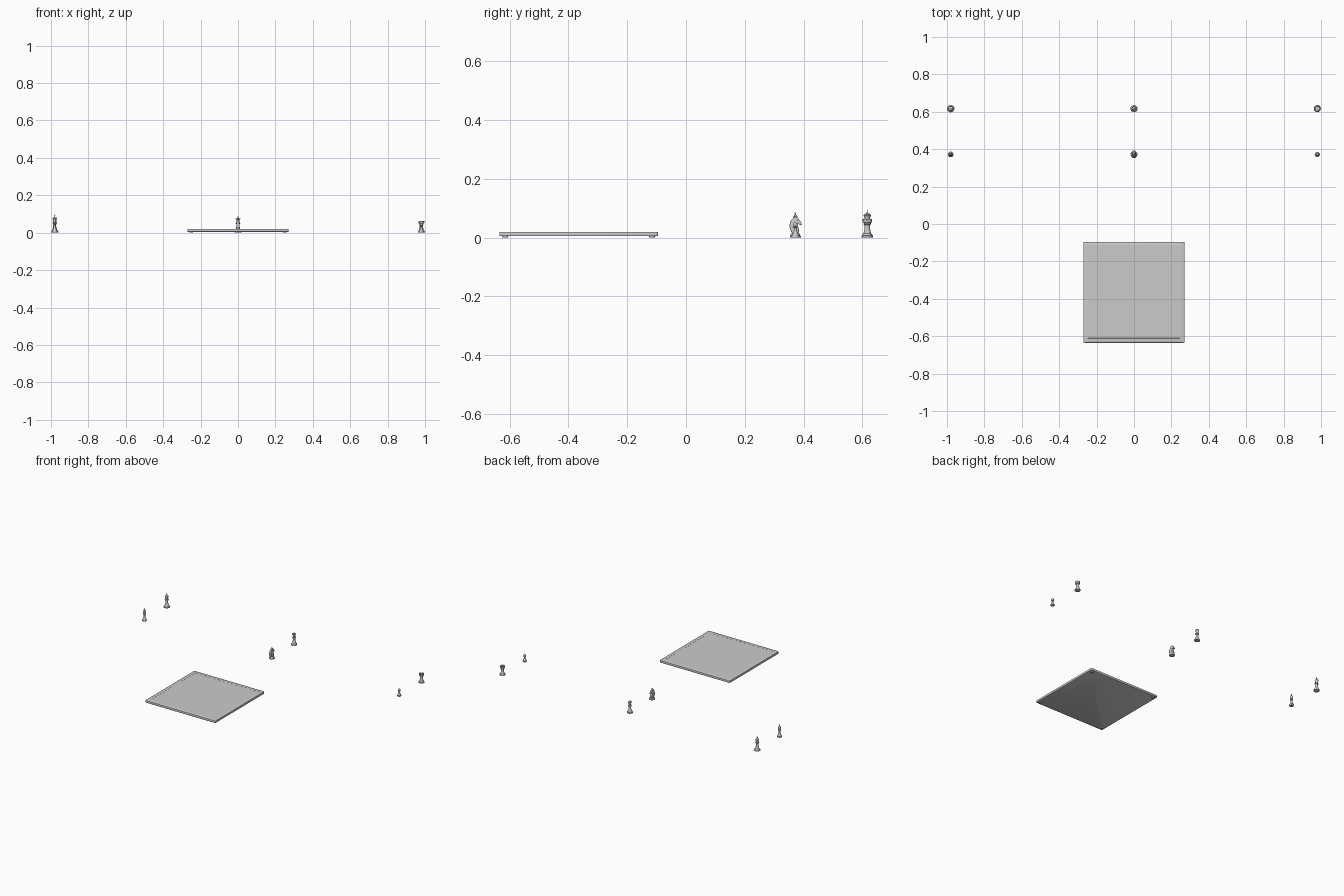
import bpy, bmesh, math
from mathutils import Matrix, Vector

if "Cube" in bpy.data.objects:
    bpy.data.objects.remove(bpy.data.objects["Cube"])

BACK, FRONT, SIDE = 0.617, 0.372, 0.98


def finish(bm, name, loc=(0, 0, 0), angle=35):
    bmesh.ops.recalc_face_normals(bm, faces=bm.faces)
    me = bpy.data.meshes.new(name)
    bm.to_mesh(me)
    bm.free()
    ob = bpy.data.objects.new(name, me)
    ob.location = loc
    bpy.context.collection.objects.link(ob)
    bpy.ops.object.select_all(action='DESELECT')
    ob.select_set(True)
    bpy.context.view_layer.objects.active = ob
    bpy.ops.object.shade_smooth_by_angle(angle=math.radians(angle))
    return ob


def lathe(bm, profile, steps=48, scallop=None):
    """Revolve (radius, z) points; scallop = (first z, count, depth) notches the rim."""
    rings = []
    for r, z in profile:
        if r == 0:
            rings.append([bm.verts.new((0, 0, z))])
            continue
        ring = []
        for i in range(steps):
            a = 2 * math.pi * i / steps
            dz = 0
            if scallop and z >= scallop[0] and r > 0.009:
                dz = scallop[2] * (1 - abs(math.sin(a * scallop[1] / 2)))
            ring.append(bm.verts.new((r * math.cos(a), r * math.sin(a), z - dz)))
        rings.append(ring)
    for a, b in zip(rings, rings[1:]):
        for i in range(steps):
            j = (i + 1) % steps
            quad = [a[i % len(a)], a[j % len(a)], b[j % len(b)], b[i % len(b)]]
            quad = list(dict.fromkeys(quad))
            if len(quad) > 2:
                bm.faces.new(quad)


def ball(bm, r, loc, scale=(1, 1, 1)):
    m = Matrix.Translation(loc) @ Matrix.Diagonal((*scale, 1))
    bmesh.ops.create_uvsphere(bm, u_segments=20, v_segments=12, radius=r, matrix=m)


def box(bm, size, loc):
    bmesh.ops.create_cube(bm, size=1, matrix=Matrix.Translation(loc) @ Matrix.Diagonal((*size, 1)))


def foot(r, h=0.016):
    """Stepped round base shared by all pieces."""
    k = h / 0.016
    return [(0, 0), (r * .96, 0), (r, .001 * k), (r, .005 * k), (r * .96, .0065 * k),
            (r * .86, .0072 * k), (r * .88, .0095 * k), (r * .82, .012 * k), (r * .7, .0135 * k)]


# ---- board: rounded slab with shallow framed field, on four feet
bm = bmesh.new()
box(bm, (0.54, 0.54, 0.0148), (0, 0, 0.0124))
bmesh.ops.bevel(bm, geom=[e for e in bm.edges if abs(e.verts[0].co.z - e.verts[1].co.z) > .01],
                offset=0.006, segments=4, profile=0.5, affect='EDGES')
rim = [e for e in bm.edges if abs(e.verts[0].co.z - e.verts[1].co.z) < .001]
bmesh.ops.bevel(bm, geom=rim, offset=0.0012, segments=2, profile=0.5, affect='EDGES')
top = max(bm.faces, key=lambda f: f.calc_center_median().z + f.calc_area())
bmesh.ops.inset_region(bm, faces=[top], thickness=0.023)
bmesh.ops.inset_region(bm, faces=[top], thickness=0.0008, depth=-0.0004)
finish(bm, "board", (0, -0.365, 0), 30)

bm = bmesh.new()
for sx in (-1, 1):
    for sy in (-1, 1):
        bmesh.ops.create_cone(bm, cap_ends=True, segments=24, radius1=0.0095, radius2=0.0105, depth=0.0055,
                              matrix=Matrix.Translation((sx * .25, sy * .25, .00275)))
finish(bm, "board_feet", (0, -0.365, 0))

# ---- king: body and cross
bm = bmesh.new()
lathe(bm, foot(0.0197) + [
    (.0125, .017), (.0100, .024), (.0082, .034), (.0072, .045), (.0072, .049), (.0125, .0505), (.0130, .052),
    (.0120, .0535), (.0088, .0545), (.0105, .0565), (.0105, .058), (.0082, .0595), (.0085, .063), (.0105, .071),
    (.0122, .0765), (.0118, .078), (.0095, .0795), (.005, .0825), (.0025, .0838), (0, .084)])
finish(bm, "king_body", (-SIDE, BACK, 0))
bm = bmesh.new()
box(bm, (.0036, .0030, .0135), (0, 0, .0893))
box(bm, (.0100, .0030, .0036), (0, 0, .0905))
for v in bm.verts:
    v.co.x *= 1 + 12 * max(0, abs(v.co.z - .0905) - .002)
finish(bm, "king_cross", (-SIDE, BACK, 0))

# ---- queen: body with scalloped coronet, and top ball
bm = bmesh.new()
lathe(bm, foot(0.0190) + [
    (.0122, .017), (.0096, .024), (.0078, .033), (.0068, .043), (.0068, .046), (.0122, .0475), (.0126, .049),
    (.0115, .0505), (.0085, .0515), (.0100, .0535), (.0100, .055), (.0075, .0565), (.0078, .061), (.0095, .069),
    (.0128, .0772), (.0118, .0775), (.0095, .0745), (.007, .0765), (.004, .0795), (0, .0805)],
    steps=64, scallop=(.0771, 8, .0028))
ball(bm, .0034, (0, 0, .0826))
finish(bm, "queen", (0, BACK, 0))

# ---- rook: body with a hollow top, and battlements
bm = bmesh.new()
lathe(bm, foot(0.0187) + [
    (.0125, .016), (.0108, .022), (.0096, .031), (.0092, .040), (.0094, .043), (.0125, .0445), (.0128, .046),
    (.0118, .0475), (.0122, .050), (.0152, .0525), (.0160, .054), (.0160, .058), (.0112, .058), (.0110, .0545),
    (0, .0545)])
finish(bm, "rook_body", (SIDE, BACK, 0))
bm = bmesh.new()
for k in range(6):
    pts = [bm.verts.new(Matrix.Rotation(math.radians(k * 60 + 5), 3, 'Z') @ Vector((r, 0, z)))
           for r, z in ((.0112, .0575), (.0160, .0575), (.0160, .0635), (.0112, .0635))]
    start = bm.faces.new(pts)
    bmesh.ops.spin(bm, geom=[start, *start.edges, *start.verts], cent=(0, 0, 0), axis=(0, 0, 1),
                   angle=math.radians(50), steps=8)
finish(bm, "rook_battlements", (SIDE, BACK, 0))

# ---- bishop: body with a slanted slit cut in the mitre
bm = bmesh.new()
lathe(bm, foot(0.0150) + [
    (.0098, .016), (.0075, .023), (.0060, .032), (.0053, .041), (.0053, .044), (.0098, .0455), (.0102, .047),
    (.0092, .0485), (.0068, .0495), (.0082, .051), (.0080, .0525), (.0058, .054), (.0072, .057), (.0085, .061),
    (.0086, .064), (.0075, .069), (.0052, .0745), (.0028, .0785), (.0017, .0795), (.0030, .081), (.0030, .083),
    (.0018, .0848), (0, .0855)])
bishop = finish(bm, "bishop", (-SIDE, FRONT, 0))
bm = bmesh.new()
box(bm, (.012, .03, .0016), (.006, 0, 0))
cutter = finish(bm, "slit_cutter", (-SIDE + .0015, FRONT, .066))
cutter.rotation_euler = (0, math.radians(-50), 0)
cutter.hide_render = True
mod = bishop.modifiers.new("slit", 'BOOLEAN')
mod.operation, mod.object, mod.solver = 'DIFFERENCE', cutter, 'EXACT'
bpy.context.view_layer.objects.active = bishop
bpy.context.view_layer.update()
bpy.ops.object.modifier_apply(modifier="slit")
bpy.data.objects.remove(cutter)

# ---- pawn
bm = bmesh.new()
lathe(bm, foot(0.0137, .013) + [
    (.0085, .0135), (.0065, .019), (.0051, .026), (.0046, .032), (.0048, .0335), (.0088, .0348), (.0090, .036),
    (.0080, .037), (.0050, .038)] +
    [(.0078 * math.sin(t), .0440 - .0078 * math.cos(t)) for t in [.8 + i * .234 for i in range(10)]] + [(0, .0518)])
finish(bm, "pawn", (SIDE, FRONT, 0))

# ---- knight: turned base, horse head from a side profile, ears and eyes
bm = bmesh.new()
lathe(bm, foot(0.0187) + [(.0130, .0155), (.0120, .0165), (0, .0165)])
finish(bm, "knight_base", (0, FRONT, 0))
side = [(-.011, .015), (-.0145, .021), (-.0185, .031), (-.0200, .041), (-.0180, .051), (-.0130, .061),
        (-.0070, .068), (.0000, .0725), (.0060, .0690), (.0110, .0640), (.0165, .0570), (.0215, .0495),
        (.0220, .0450), (.0190, .0420), (.0150, .0425), (.0110, .0465), (.0060, .0470), (.0050, .0440),
        (.0085, .0380), (.0120, .0310), (.0125, .0240), (.0110, .015)]
bm = bmesh.new()
face = bm.faces.new([bm.verts.new((-.0105, y, z)) for y, z in side])
ext = bmesh.ops.extrude_face_region(bm, geom=[face])
bmesh.ops.translate(bm, vec=(.021, 0, 0), verts=[v for v in ext['geom'] if isinstance(v, bmesh.types.BMVert)])
for v in bm.verts:  # thinner toward crest and muzzle
    v.co.x *= 1 - .45 * min(1, max(0, (v.co.z - .02) / .045)) - .12 * max(0, v.co.y / .022)
bmesh.ops.recalc_face_normals(bm, faces=bm.faces)
bmesh.ops.bevel(bm, geom=[e for e in bm.edges if len({round(f.normal.x) for f in e.link_faces}) > 1],
                offset=.0026, segments=4, profile=.5, affect='EDGES', clamp_overlap=True)
finish(bm, "knight_head", (0, FRONT, 0), 50)
bm = bmesh.new()
for s in (-1, 1):
    bmesh.ops.create_cone(bm, cap_ends=True, segments=12, radius1=.0026, radius2=.0003, depth=.009,
                          matrix=Matrix.Translation((s * .0032, -.001, .0725)) @ Matrix.Rotation(.15, 4, 'X'))
    ball(bm, .0017, (s * .0054, .0075, .0585), (.7, 1, 1))
    ball(bm, .0060, (s * .0038, .0035, .0525), (.6, 1, 1))
finish(bm, "knight_ears_and_eyes", (0, FRONT, 0))
